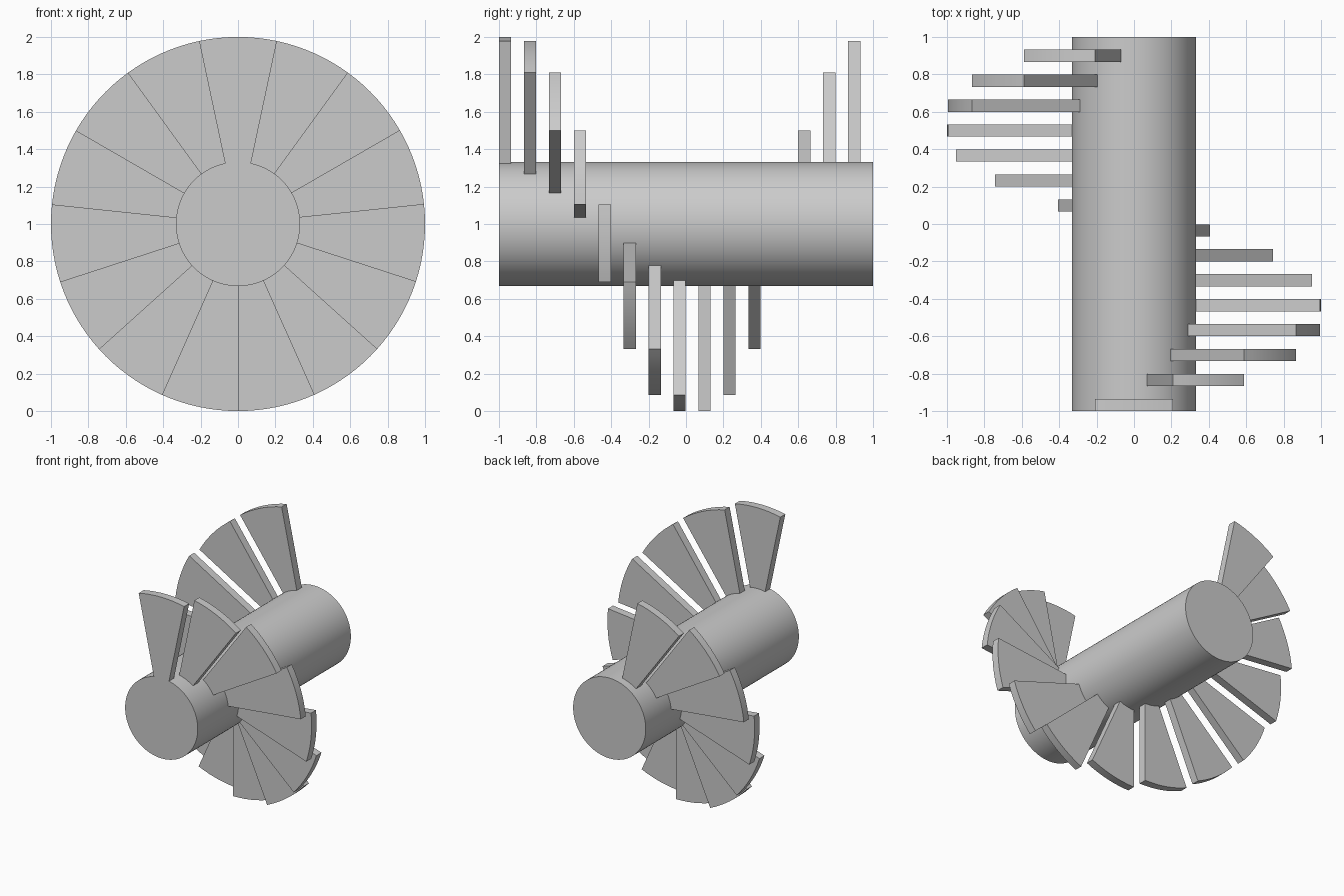
import bpy, bmesh, math

STEPS = 15
TURN = math.tau / STEPS      # angle of one tread
ARC = 8                      # segments along each tread arc
CORE_R, RIM_R = 0.332, 1.0
PITCH, THICK = 2 / STEPS, 0.065
AXIS_Z = 1.0

cube = bpy.data.objects.get("Cube")
if cube:
    bpy.data.objects.remove(cube, do_unlink=True)

grey = bpy.data.materials.new("plain_grey")
grey.use_nodes = True
colour = (0.6, 0.6, 0.6, 1)
grey.diffuse_color = colour
grey.node_tree.nodes["Principled BSDF"].inputs["Base Color"].default_value = colour


def ring_point(radius, angle, y):
    """Point around the long axis, angle measured from the top towards +x."""
    return (radius * math.sin(angle), y, AXIS_Z + radius * math.cos(angle))


def extruded(name, outline, y0, depth):
    """Solid made by pushing an outline of (radius, angle) along y."""
    bm = bmesh.new()
    face = bm.faces.new([bm.verts.new(ring_point(r, a, y0)) for r, a in outline])
    result = bmesh.ops.extrude_face_region(bm, geom=[face], use_keep_orig=True)
    moved = [v for v in result["geom"] if isinstance(v, bmesh.types.BMVert)]
    bmesh.ops.translate(bm, verts=moved, vec=(0, depth, 0))
    bmesh.ops.recalc_face_normals(bm, faces=bm.faces)
    mesh = bpy.data.meshes.new(name)
    bm.to_mesh(mesh)
    bm.free()
    mesh.materials.append(grey)
    obj = bpy.data.objects.new(name, mesh)
    bpy.context.collection.objects.link(obj)
    bpy.ops.object.select_all(action="DESELECT")
    obj.select_set(True)
    bpy.context.view_layer.objects.active = obj
    bpy.ops.object.shade_smooth_by_angle(angle=math.radians(30))
    return obj


# Central column, its facets lined up with the tread arcs
sides = STEPS * ARC
extruded("central_column", [(CORE_R, math.tau * i / sides) for i in range(sides)], -1, 2)

# Wedge treads winding once round the column
for step in range(STEPS):
    angles = [(step - 0.5 + i / ARC) * TURN for i in range(ARC + 1)]
    outline = [(RIM_R, a) for a in angles] + [(CORE_R, a) for a in reversed(angles)]
    extruded(f"tread_{step + 1:02d}", outline, -1 + step * PITCH, THICK)
